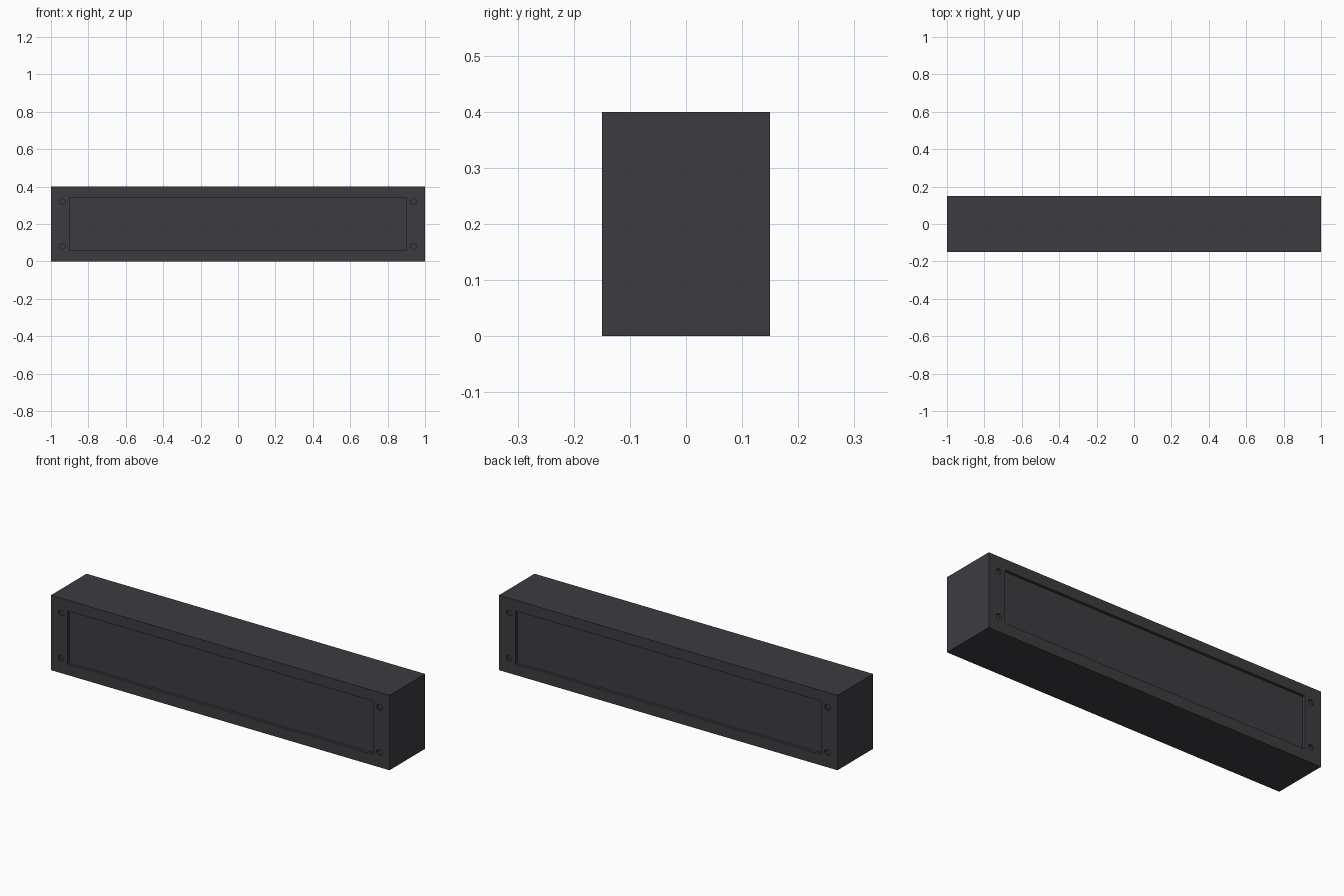
import bpy, bmesh, math
from mathutils import Matrix, Vector

if "Cube" in bpy.data.objects:
    bpy.data.objects.remove(bpy.data.objects["Cube"])

L, D, H = 2.0, 0.30, 0.40        # overall size
RECESS, HOLE = 0.015, 0.01       # depths of panel recess and bolt holes

mat = bpy.data.materials.new("dark charcoal")
mat.diffuse_color = (0.046, 0.044, 0.051, 1)
mat.use_nodes = True
mat.node_tree.nodes["Principled BSDF"].inputs["Base Color"].default_value = mat.diffuse_color


def make(name, bm):
    me = bpy.data.meshes.new(name)
    bm.to_mesh(me)
    bm.free()
    me.materials.append(mat)
    ob = bpy.data.objects.new(name, me)
    bpy.context.collection.objects.link(ob)
    return ob


def box(bm, centre, size):
    bmesh.ops.create_cube(bm, size=1, matrix=Matrix.Translation(centre)
                          @ Matrix.Diagonal(Vector((*size, 1))))


# main beam body
bm = bmesh.new()
box(bm, (0, 0, H / 2), (L, D, H))
body = make("beam_body", bm)

# cutter: long panel recess and four corner bolt holes on front and back
bm = bmesh.new()
for s in (-1, 1):
    box(bm, (0, s * D / 2, 0.201), (1.804, 2 * RECESS, 0.284))
    for x in (-0.94, 0.94):
        for z in (0.08, 0.32):
            bmesh.ops.create_cone(
                bm, cap_ends=True, segments=12, radius1=0.016, radius2=0.016,
                depth=2 * HOLE, matrix=Matrix.Translation((x, s * D / 2, z))
                @ Matrix.Rotation(math.pi / 2, 4, 'X'))
cutter = make("recess_cutter", bm)
cutter.hide_render = True

mod = body.modifiers.new("recesses", 'BOOLEAN')
mod.operation = 'DIFFERENCE'
mod.solver = 'EXACT'
mod.object = cutter
bpy.context.view_layer.objects.active = body
bpy.ops.object.modifier_apply(modifier=mod.name)
bpy.data.objects.remove(cutter)
